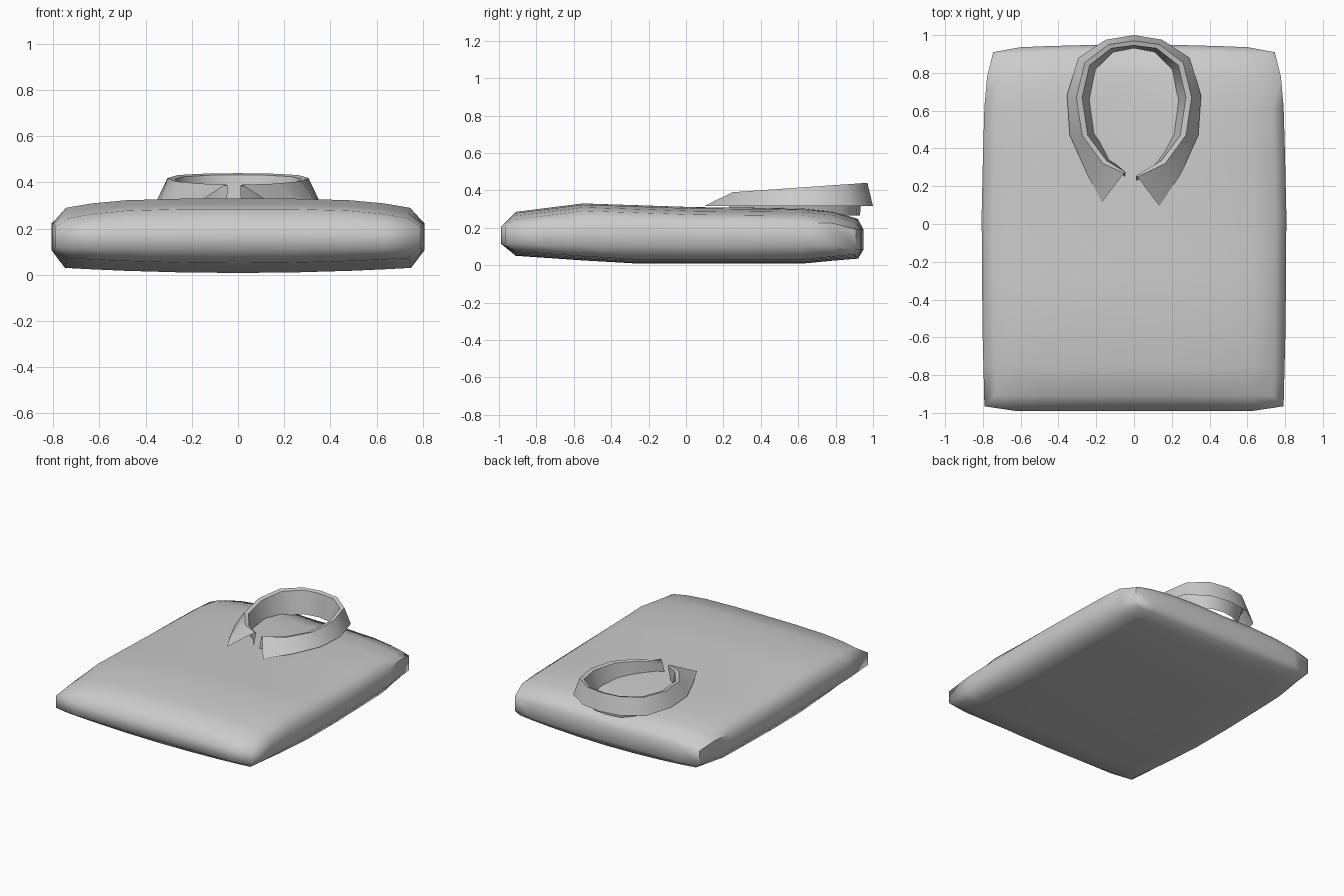
import bpy, bmesh, math

if "Cube" in bpy.data.objects:
    bpy.data.objects.remove(bpy.data.objects["Cube"])

fabric = bpy.data.materials.new("grey_fabric")
fabric.diffuse_color = (0.6, 0.6, 0.6, 1)
fabric.use_nodes = True
fabric.node_tree.nodes["Principled BSDF"].inputs["Base Color"].default_value = fabric.diffuse_color


def make_object(name, bm, angle):
    bmesh.ops.recalc_face_normals(bm, faces=bm.faces)
    me = bpy.data.meshes.new(name)
    bm.to_mesh(me)
    bm.free()
    ob = bpy.data.objects.new(name, me)
    bpy.context.collection.objects.link(ob)
    me.materials.append(fabric)
    bpy.ops.object.select_all(action='DESELECT')
    ob.select_set(True)
    bpy.context.view_layer.objects.active = ob
    bpy.ops.object.shade_smooth_by_angle(angle=math.radians(angle))
    return ob


def interp(table, t):
    for (a, p), (b, q) in zip(table, table[1:]):
        if t <= b:
            return p + (q - p) * (t - a) / (b - a)
    return table[-1][1]


# Folded shirt body: top and bottom sheets joined by a soft rim
XS = [-1, -0.85, -0.65, -0.33, 0, 0.33, 0.65, 0.85, 1]
YS = [-0.91, -0.75, -0.55, -0.25, 0.05, 0.35, 0.62, 0.78, 0.9]
TOP = [(-0.91, 0.285), (-0.55, 0.33), (0.05, 0.31), (0.62, 0.305), (0.78, 0.29), (0.9, 0.25)]
BOTTOM = [(-0.91, 0.05), (-0.3, 0.008), (0.62, 0.008), (0.9, 0.035)]
HALF_WIDTH = [(-0.91, 0.735), (-0.6, 0.745), (0.1, 0.75), (0.62, 0.735), (0.9, 0.71)]


def sheet_point(u, y, top):
    x = u * interp(HALF_WIDTH, y)
    if top:
        z = interp(TOP, y) - 0.04 * abs(u) ** 4
        z -= 0.035 * max(0, 1 - (x / 0.25) ** 2) * max(0, 1 - ((y - 0.68) / 0.25) ** 2)
    else:
        z = interp(BOTTOM, y) + 0.022 * abs(u) ** 2
    if y > 0.85:
        y += 0.02 * (1 - u * u)
    return x, y, z


bm = bmesh.new()
n = len(XS)
sheets = []
for top in (True, False):
    grid = [[bm.verts.new(sheet_point(u, y, top)) for u in XS] for y in YS]
    for j in range(n - 1):
        for i in range(n - 1):
            bm.faces.new((grid[j][i], grid[j][i + 1], grid[j + 1][i + 1], grid[j + 1][i]))
    sheets.append(grid)

border = ([(0, i) for i in range(n)] + [(j, n - 1) for j in range(1, n)]
          + [(n - 1, i) for i in range(n - 2, -1, -1)] + [(j, 0) for j in range(n - 2, 0, -1)])
loops = [[sheets[0][j][i] for j, i in border]]
for z_side, z_front, z_back in ((0.225, 0.205, 0.19), (0.105, 0.115, 0.085)):
    ring = []
    for j, i in border:
        x, y, _ = sheet_point(XS[i], YS[j], True)
        z = z_side
        if i in (0, n - 1):
            x += math.copysign(0.057 if j < n - 1 else 0.035, x)
        if j == 0:
            y, z = y - (0.055 if i in (0, n - 1) else 0.08), z_front
        elif j == n - 1:
            y, z = y + (0.01 if i in (0, n - 1) else 0.03), z_back
        ring.append(bm.verts.new((x, y, z)))
    loops.append(ring)
loops.append([sheets[1][j][i] for j, i in border])
for a, b in zip(loops, loops[1:]):
    for k in range(len(a)):
        m = (k + 1) % len(a)
        bm.faces.new((a[k], a[m], b[m], b[k]))
make_object("shirt_body", bm, 60)

# Collar: outer leaf edge, outer fold, inner fold and stand base, back centre to front
LEAF = [(0, 1.0), (0.15, 0.975), (0.295, 0.88), (0.355, 0.68), (0.34, 0.47), (0.25, 0.27), (0.135, 0.095)]
FOLD = [(0, 0.97), (0.135, 0.95), (0.26, 0.855), (0.305, 0.67), (0.275, 0.47), (0.165, 0.32), (0.018, 0.25)]
INNER = [(0, 0.945), (0.12, 0.93), (0.235, 0.84), (0.275, 0.67), (0.245, 0.47), (0.145, 0.335), (0.01, 0.255)]
STAND = [(0, 0.93), (0.11, 0.91), (0.2, 0.82), (0.225, 0.66), (0.2, 0.48), (0.125, 0.34), (0.015, 0.215)]


def fold_height(y):
    return 0.39 + 0.05 * (y - 0.25) / 0.72


bm = bmesh.new()
rows = []
for pts, height in ((LEAF, lambda y: 0.315), (FOLD, fold_height),
                    (INNER, lambda y: fold_height(y) - 0.006), (STAND, lambda y: 0.265)):
    row = [(-x, y) for x, y in pts[:0:-1]] + pts
    # left collar point sits a little further out
    row[0] = (row[0][0] - 0.035, row[0][1] + 0.02)
    rows.append([bm.verts.new((x, y, height(y))) for x, y in row])
for a, b in zip(rows, rows[1:]):
    for k in range(len(a) - 1):
        bm.faces.new((a[k], a[k + 1], b[k + 1], b[k]))
make_object("collar", bm, 45)
